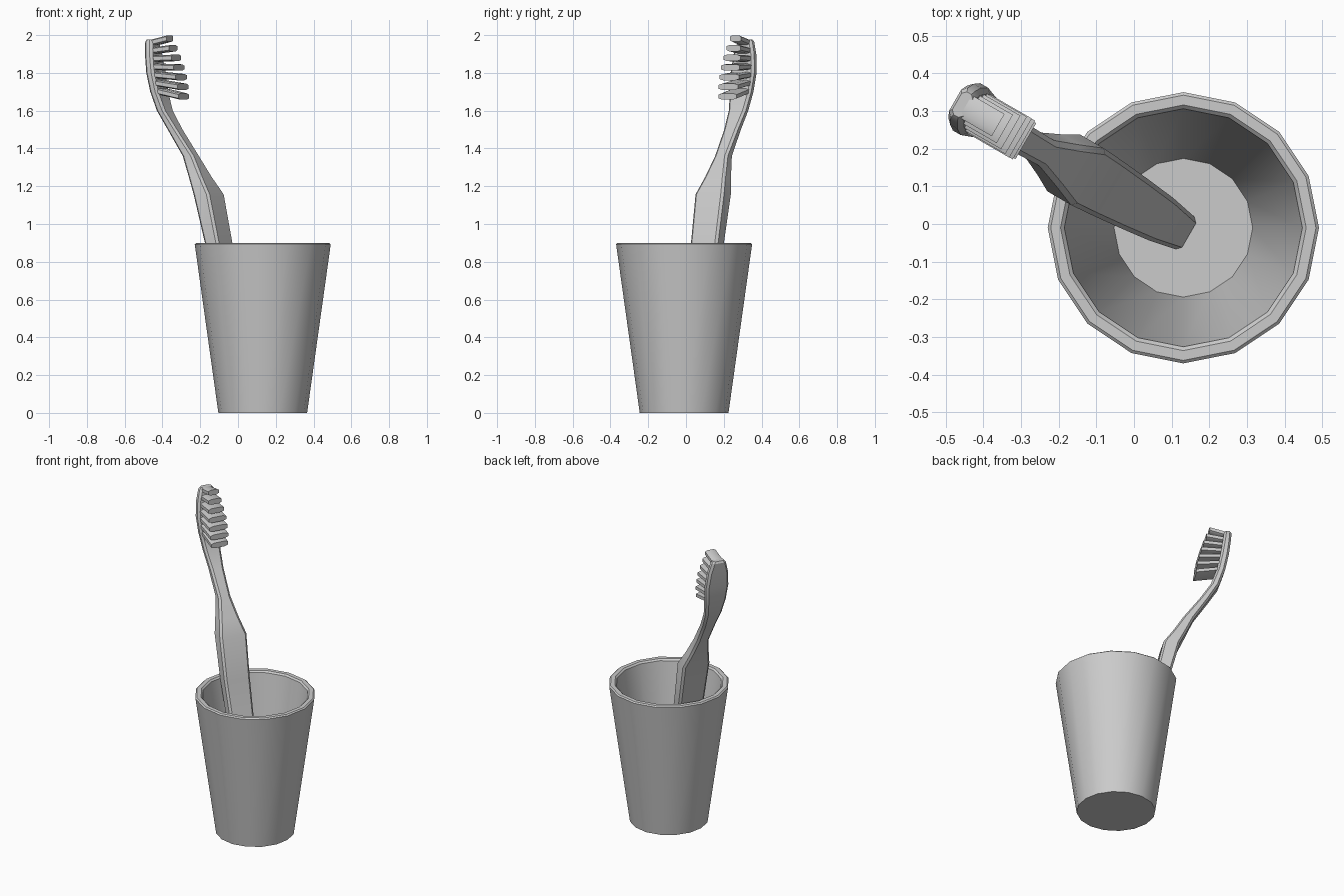
import bpy, bmesh, math
from mathutils import Vector

default = bpy.data.objects.get("Cube")
if default:
    bpy.data.objects.remove(default, do_unlink=True)

grey = bpy.data.materials.new("plain_grey")
grey.use_nodes = True
grey.diffuse_color = (0.6, 0.6, 0.6, 1)
grey.node_tree.nodes["Principled BSDF"].inputs["Base Color"].default_value = (0.6, 0.6, 0.6, 1)

# Brush frame: "out" points from its back to its bristles, "side" runs across it
FOOT = Vector((0.146, -0.03, 0))
OUT = Vector((math.cos(math.radians(-30)), math.sin(math.radians(-30)), 0))
SIDE = Vector((-OUT.y, OUT.x, 0))


def place(s, w, z):
    return FOOT + OUT * s + SIDE * w + Vector((0, 0, z))


def finish(bm, name):
    """Turn a bmesh into a smooth-shaded object with sharp edges kept."""
    bmesh.ops.recalc_face_normals(bm, faces=bm.faces)
    mesh = bpy.data.meshes.new(name)
    bm.to_mesh(mesh)
    bm.free()
    mesh.materials.append(grey)
    obj = bpy.data.objects.new(name, mesh)
    bpy.context.collection.objects.link(obj)
    bpy.ops.object.select_all(action='DESELECT')
    obj.select_set(True)
    bpy.context.view_layer.objects.active = obj
    bpy.ops.object.shade_smooth_by_angle(angle=math.radians(30))
    return obj


def loft(bm, rings):
    """Skin a list of equal-length point rings and cap both ends."""
    rows = [[bm.verts.new(p) for p in ring] for ring in rings]
    n = len(rows[0])
    for a, b in zip(rows, rows[1:]):
        for i in range(n):
            j = (i + 1) % n
            bm.faces.new((a[i], a[j], b[j], b[i]))
    bm.faces.new(rows[0][::-1])
    bm.faces.new(rows[-1])


# Cup: outer wall, bevelled rim, inner wall and floor
cup_profile = [(0.235, 0), (0.36, 0.893), (0.352, 0.9),
               (0.326, 0.9), (0.316, 0.89), (0.184, 0.04)]
bm = bmesh.new()
loft(bm, [[Vector((0.131 + r * math.cos(i * math.tau / 16),
                   -0.01 + r * math.sin(i * math.tau / 16), z)) for i in range(16)]
          for r, z in cup_profile])
finish(bm, "cup")


def chamfered_ring(s, z, depth, width, c=0.013):
    """Horizontal rectangle with cut corners."""
    d, w = depth / 2, width / 2
    outline = [(d, w - c), (d - c, w), (c - d, w), (-d, w - c),
               (-d, c - w), (c - d, -w), (d - c, -w), (d, c - w)]
    return [place(s + a, b, z) for a, b in outline]


# Brush body: centre offset, height, depth, width
body = [(-0.03, 0.045, 0.06, 0.1), (-0.11, 0.35, 0.074, 0.13),
        (-0.2, 0.62, 0.082, 0.15), (-0.287, 0.9, 0.087, 0.166),
        (-0.348, 1.157, 0.098, 0.174), (-0.4, 1.25, 0.082, 0.125),
        (-0.457, 1.36, 0.068, 0.078), (-0.553, 1.5, 0.057, 0.084),
        (-0.616, 1.6, 0.052, 0.104), (-0.65, 1.7, 0.05, 0.13),
        (-0.67, 1.8, 0.05, 0.145), (-0.685, 1.9, 0.048, 0.125),
        (-0.694, 1.965, 0.046, 0.09)]
rings = [chamfered_ring(*st) for st in body]
rings.append(chamfered_ring(-0.694, 1.977, 0.034, 0.07, 0.01))
bm = bmesh.new()
loft(bm, rings)
finish(bm, "brush_body")

# Bristles: stacked tufts, longest at the bottom and narrowest at the top
ROWS = 7
bm = bmesh.new()
for k in range(ROWS):
    t = k / (ROWS - 1)
    root_z, tip_z = 1.705 + 0.255 * t, 1.675 + 0.307 * t
    root_s, tip_s = -0.645 - 0.04 * t, -0.5 - 0.085 * t ** 1.5
    half = 0.034 + 0.026 * math.sin(math.pi * min(1, 0.3 + 0.7 * t))
    h = 0.017
    section = [(-half, -h * 0.6), (-half * 0.6, -h), (half * 0.6, -h), (half, -h * 0.6),
               (half, h * 0.6), (half * 0.6, h), (-half * 0.6, h), (-half, h * 0.6)]
    loft(bm, [[place(s, w, z + v) for w, v in section]
              for s, z in ((root_s, root_z), (tip_s, tip_z))])
finish(bm, "bristles")
